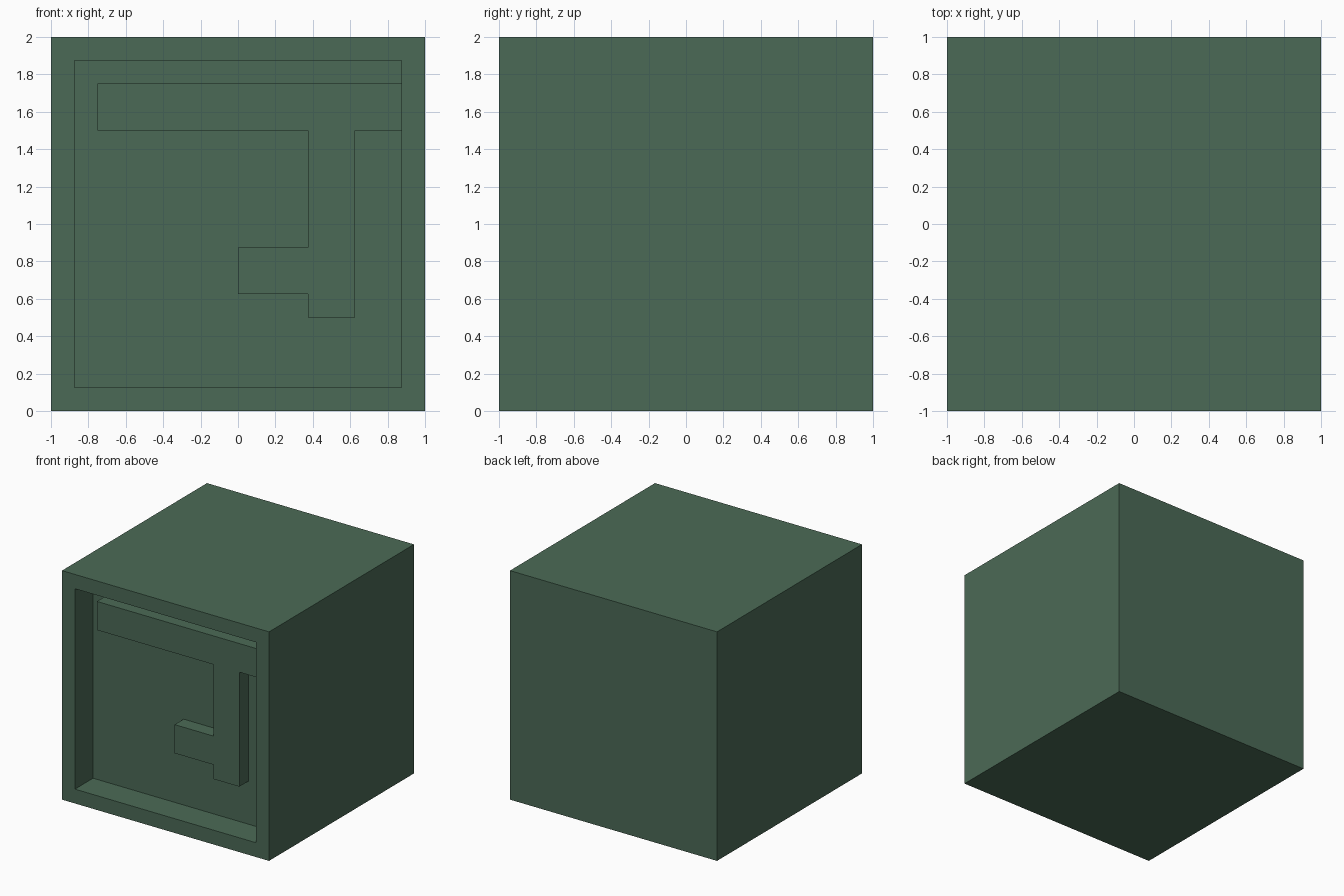
import bpy, bmesh
from mathutils import Vector

cube = bpy.data.objects.get("Cube")
if cube:
    bpy.data.objects.remove(cube, do_unlink=True)


def srgb(*rgb):
    return tuple(((c / 255 + 0.055) / 1.055) ** 2.4 for c in rgb) + (1.0,)


green = bpy.data.materials.new("muted_green")
green.use_nodes = True
green.diffuse_color = srgb(75, 106, 86)
green.node_tree.nodes["Principled BSDF"].inputs["Base Color"].default_value = green.diffuse_color


def add_object(name, bm):
    mesh = bpy.data.meshes.new(name)
    bm.to_mesh(mesh)
    bm.free()
    mesh.materials.append(green)
    obj = bpy.data.objects.new(name, mesh)
    bpy.context.collection.objects.link(obj)
    return obj


FRAME = 0.125       # width of the rim around the recess
FLOOR_Y = -0.75     # floor of the recess
RELIEF_Y = -0.875   # front of the raised shape

# Block: a cube whose front face is inset and pushed inwards
bm = bmesh.new()
bmesh.ops.create_cube(bm, size=2)
bmesh.ops.translate(bm, verts=bm.verts, vec=(0, 0, 1))
front = min(bm.faces, key=lambda f: f.calc_center_median().y)
bmesh.ops.inset_individual(bm, faces=[front], thickness=FRAME, use_even_offset=True)
pushed = bmesh.ops.extrude_discrete_faces(bm, faces=[front])["faces"][0]
bmesh.ops.translate(bm, verts=pushed.verts, vec=(0, FLOOR_Y + 1, 0))
bmesh.ops.recalc_face_normals(bm, faces=bm.faces)
add_object("recessed_block", bm)

# Raised hook: outline in x, z, extruded back to the recess floor
outline = [(-0.75, 1.75), (-0.75, 1.5), (0.375, 1.5), (0.375, 0.875),
           (0, 0.875), (0, 0.625), (0.375, 0.625), (0.375, 0.5),
           (0.625, 0.5), (0.625, 1.5), (0.875, 1.5), (0.875, 1.75)]
bm = bmesh.new()
face = bm.faces.new([bm.verts.new((x, RELIEF_Y, z)) for x, z in outline])
face.normal_update()
if face.normal.y > 0:
    face.normal_flip()
edges = list(bm.edges)
extruded = bmesh.ops.extrude_edge_only(bm, edges=edges)["geom"]
moved = [v for v in extruded if isinstance(v, bmesh.types.BMVert)]
bmesh.ops.translate(bm, verts=moved, vec=Vector((0, FLOOR_Y - RELIEF_Y, 0)))
# Leave out the end that meets the wall of the recess
end = [f for f in bm.faces if all(v.co.x > 0.87 for v in f.verts)]
bmesh.ops.delete(bm, geom=end, context="FACES")
bmesh.ops.recalc_face_normals(bm, faces=bm.faces)
if min(bm.faces, key=lambda f: f.calc_center_median().y).normal.y > 0:
    bmesh.ops.reverse_faces(bm, faces=bm.faces)
add_object("raised_hook", bm)
